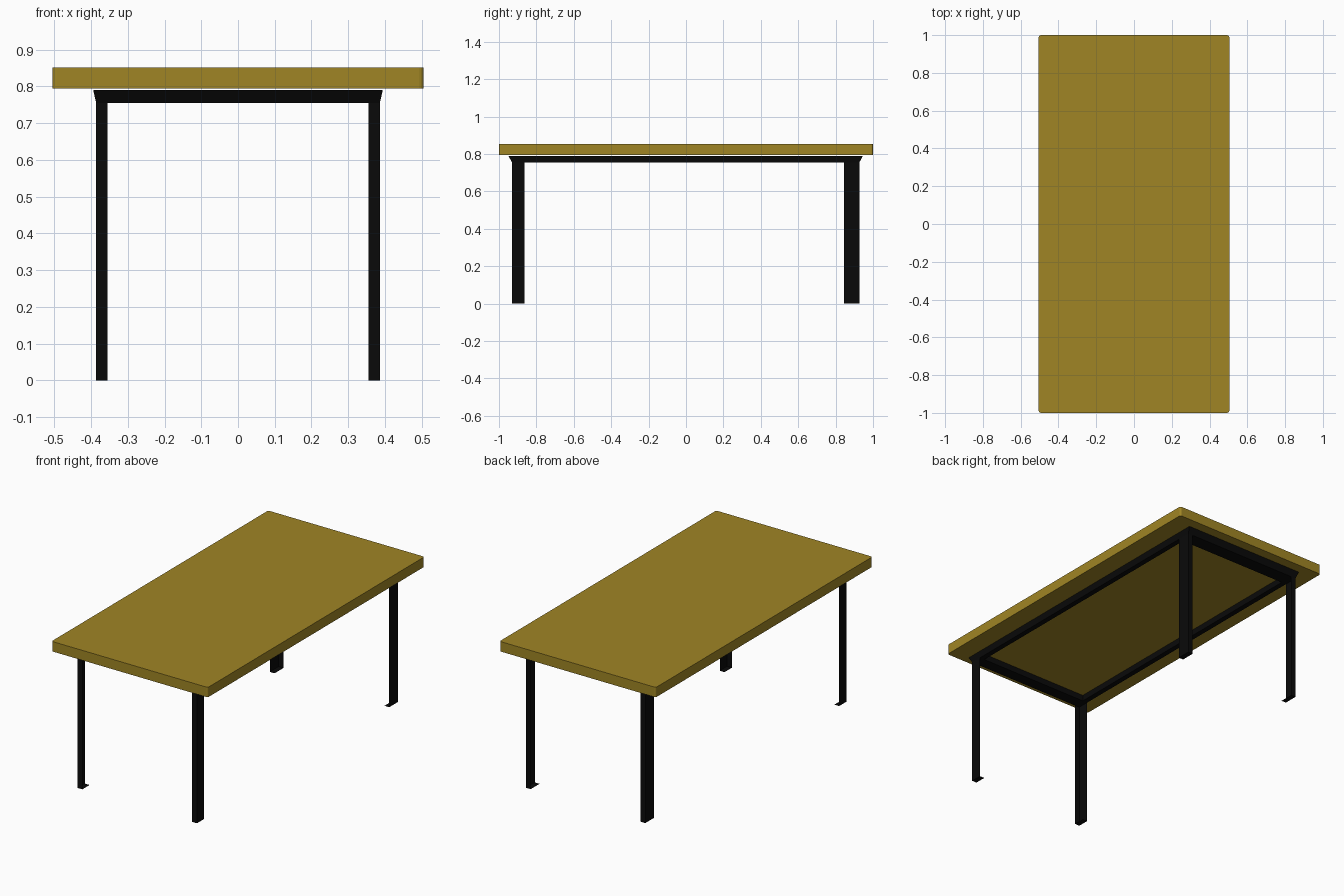
import bpy, bmesh

if "Cube" in bpy.data.objects:
    bpy.data.objects.remove(bpy.data.objects["Cube"])


def material(name, color):
    mat = bpy.data.materials.new(name)
    mat.diffuse_color = (*color, 1)
    mat.use_nodes = True
    mat.node_tree.nodes["Principled BSDF"].inputs["Base Color"].default_value = mat.diffuse_color
    return mat


wood = material("wood", (0.35, 0.235, 0.018))
metal = material("black_metal", (0.003, 0.003, 0.003))


def make_object(name, bm, mat):
    mesh = bpy.data.meshes.new(name)
    bm.to_mesh(mesh)
    bm.free()
    mesh.materials.append(mat)
    obj = bpy.data.objects.new(name, mesh)
    bpy.context.collection.objects.link(obj)
    return obj


def rectangle(bm, x0, x1, y0, y1, z):
    return [bm.verts.new((x, y, z))
            for x, y in ((x0, y0), (x1, y0), (x1, y1), (x0, y1))]


# Tabletop: slab with rounded vertical corners
bm = bmesh.new()
bmesh.ops.create_cube(bm, size=1)
for v in bm.verts:
    v.co = (v.co.x * 1.01, v.co.y * 2, 0.823 + v.co.z * 0.058)
corners = [e for e in bm.edges
           if abs(e.verts[0].co.z - e.verts[1].co.z) > 0.01]
bmesh.ops.bevel(bm, geom=corners, offset=0.012, segments=3, profile=0.5,
                affect='EDGES')
make_object("tabletop", bm, wood)

# Shared frame and leg limits
X_OUT, X_IN = 0.386, 0.355
FRONT_OUT, FRONT_IN = -0.93, -0.863
BACK_OUT, BACK_IN = 0.927, 0.845
Z_LOW, Z_HIGH = 0.755, 0.79

# Under-frame: ring whose outer wall flares toward the tabletop
bm = bmesh.new()
loops = [
    rectangle(bm, -X_OUT, X_OUT, FRONT_OUT, BACK_OUT, Z_LOW),
    rectangle(bm, -0.394, 0.394, -0.95, 0.946, Z_HIGH),
    rectangle(bm, -X_IN, X_IN, FRONT_IN, BACK_IN, Z_HIGH),
    rectangle(bm, -X_IN, X_IN, FRONT_IN, BACK_IN, Z_LOW),
]
for k in range(4):
    a, b = loops[k], loops[(k + 1) % 4]
    for i in range(4):
        j = (i + 1) % 4
        bm.faces.new((a[i], a[j], b[j], b[i]))
bmesh.ops.recalc_face_normals(bm, faces=bm.faces)
make_object("under_frame", bm, metal)


# Legs: thin sheet angles, open toward the inside, with a foot plate
def leg(name, side, y_out, y_in):
    bm = bmesh.new()
    foot = [bm.verts.new((side * x, y, 0)) for x, y in
            ((X_IN, y_out), (X_OUT, y_out), (X_OUT, y_in), (X_IN, y_in))]
    top = [bm.verts.new((v.co.x, v.co.y, Z_LOW)) for v in foot[:3]]
    faces = [bm.faces.new((foot[i], foot[i + 1], top[i + 1], top[i]))
             for i in range(2)]
    faces.append(bm.faces.new(foot[::-1]))
    if side * (y_in - y_out) < 0:
        bmesh.ops.reverse_faces(bm, faces=faces)
    make_object(name, bm, metal)


for side, label in ((-1, "left"), (1, "right")):
    leg(f"front_{label}_leg", side, FRONT_OUT, FRONT_IN)
    leg(f"back_{label}_leg", side, BACK_OUT, BACK_IN)
